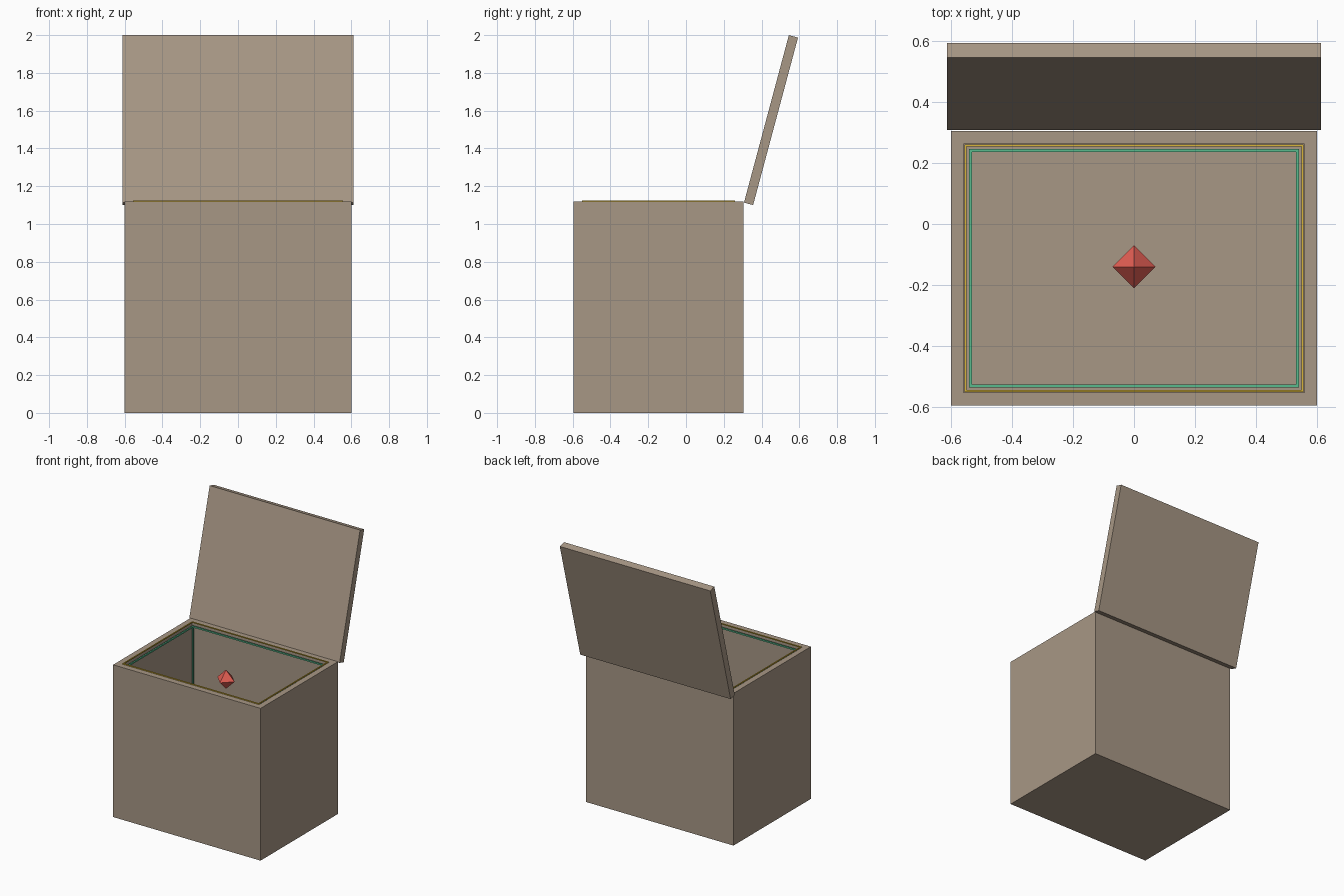
import bpy, bmesh
from math import radians
from mathutils import Matrix, Vector

if "Cube" in bpy.data.objects:
    bpy.data.objects.remove(bpy.data.objects["Cube"])


def material(name, rgb):
    m = bpy.data.materials.new(name)
    m.use_nodes = True
    m.diffuse_color = (*rgb, 1)
    m.node_tree.nodes["Principled BSDF"].inputs["Base Color"].default_value = (*rgb, 1)
    return m


BROWN = material("warm taupe", (0.39, 0.31, 0.235))
YELLOW = material("golden yellow", (0.70, 0.47, 0.04))
GREEN = material("jade green", (0.10, 0.50, 0.27))
RED = material("coral red", (0.75, 0.11, 0.085))


def finish(name, bm, mat):
    bmesh.ops.recalc_face_normals(bm, faces=bm.faces)
    mesh = bpy.data.meshes.new(name)
    bm.to_mesh(mesh)
    bm.free()
    mesh.materials.append(mat)
    ob = bpy.data.objects.new(name, mesh)
    bpy.context.scene.collection.objects.link(ob)
    return ob


def add_block(bm, centre, size):
    m = Matrix.Translation(centre) @ Matrix.Diagonal((*size, 1))
    return bmesh.ops.create_cube(bm, size=1, matrix=m)


def add_ring(bm, hx, hy, z, t):
    # Rectangular frame of square bars, measured to its outer edge
    for s in (-1, 1):
        add_block(bm, (0, MID_Y + s * (hy - t / 2), z), (2 * hx, t, t))
        add_block(bm, (s * (hx - t / 2), MID_Y, z), (t, 2 * (hy - t), t))


W, D, H, WALL = 1.2, 0.9, 1.12, 0.06
MID_Y = -0.145

# Open box: inset the top face and push it down to the floor
bm = bmesh.new()
add_block(bm, (0, MID_Y, H / 2), (W, D, H))
top = max(bm.faces, key=lambda f: f.calc_center_median().z)
bmesh.ops.inset_region(bm, faces=[top], thickness=WALL)
inner = bmesh.ops.extrude_discrete_faces(bm, faces=[top])["faces"][0]
bmesh.ops.translate(bm, verts=inner.verts, vec=(0, 0, WALL - H))
finish("box", bm, BROWN)

# Lid, leaning back
bm = bmesh.new()
add_block(bm, (0, 0, 0), (W * 1.02, 0.05, D * 1.02))
lid = finish("lid", bm, BROWN)
lid.location = (0, 0.45, 1.55)
lid.rotation_euler.x = radians(-15)

# Thin yellow line on the rim
bm = bmesh.new()
add_ring(bm, 0.555, 0.405, H + 0.002, 0.007)
finish("rim_line", bm, YELLOW)

# Green frame along the edges of the inside
bm = bmesh.new()
T, HX, HY = 0.01, W / 2 - WALL, D / 2 - WALL
for z in (WALL + T / 2, H - 0.02):
    add_ring(bm, HX, HY, z, T)
for sx in (-1, 1):
    for sy in (-1, 1):
        add_block(bm, (sx * (HX - T / 2), MID_Y + sy * (HY - T / 2), (H + WALL) / 2 - 0.01),
                  (T, T, H - WALL - 0.03))
finish("inner_frame", bm, GREEN)

# Floating eight-sided gem
bm = bmesh.new()
R = 0.07
for s in (-1, 1):
    bmesh.ops.create_cone(bm, segments=4, radius1=R, radius2=0, depth=R, cap_ends=False,
                          matrix=Matrix.Diagonal((1, 1, s, 1)) @ Matrix.Translation((0, 0, R / 2)))
bmesh.ops.remove_doubles(bm, verts=bm.verts, dist=0.0001)
gem = finish("gem", bm, RED)
gem.location = (0, -0.14, 1.0)
